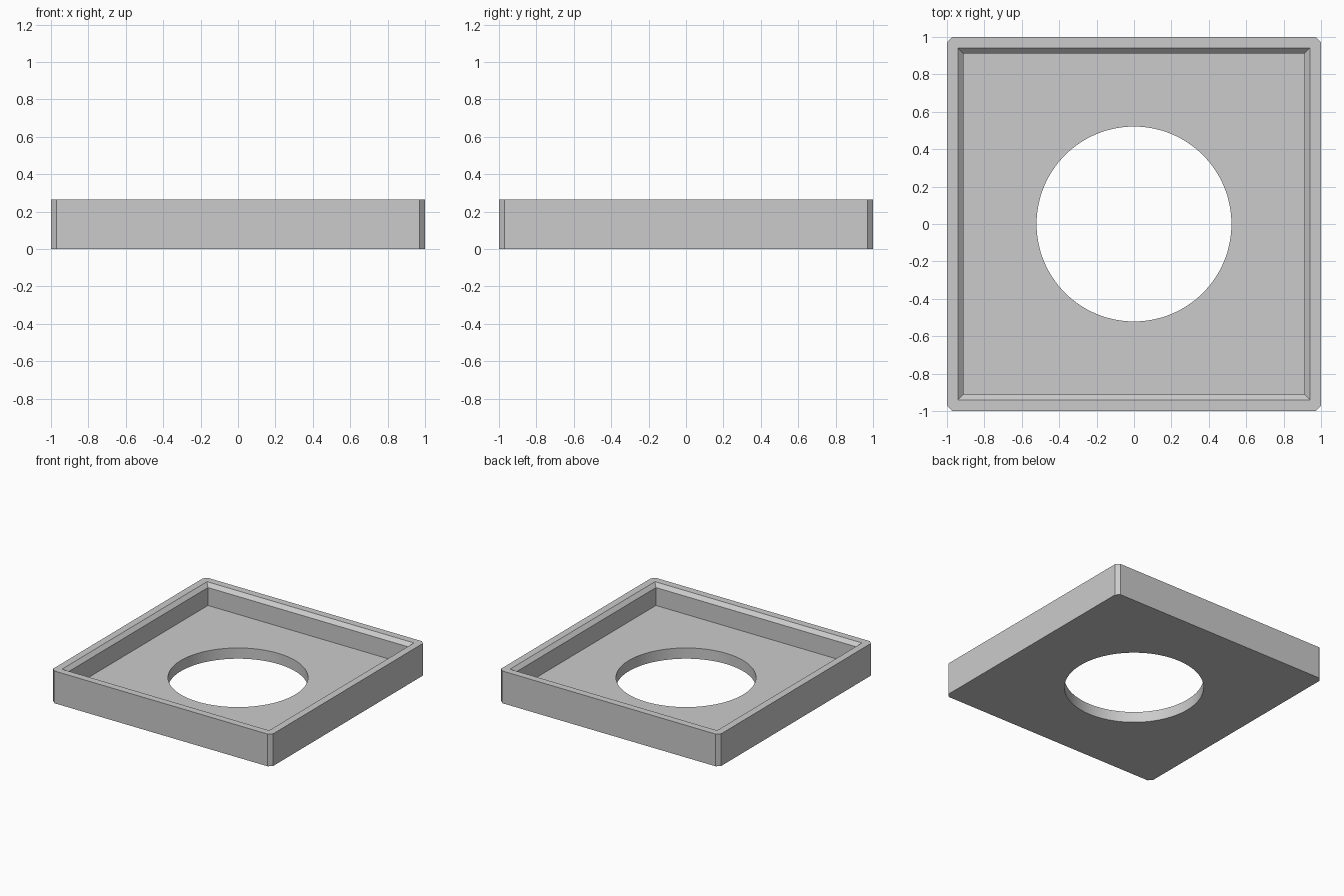
import bpy
import bmesh
from math import cos, sin, tau

cube = bpy.data.objects.get("Cube")
if cube:
    bpy.data.objects.remove(cube, do_unlink=True)

UNIT = 2 / 68            # model grid step
HEIGHT = 9 * UNIT
FLOOR = 3 * UNIT
HOLE_RADIUS = 0.521

grey = bpy.data.materials.new("grey")
grey.use_nodes = True
colour = (0.6, 0.6, 0.6, 1)
grey.diffuse_color = colour
grey.node_tree.nodes["Principled BSDF"].inputs["Base Color"].default_value = colour


def square(h):
    return [(-h, -h), (h, -h), (h, h), (-h, h)]


def chamfered_square(h, c):
    k = h - c
    return [(-k, -h), (k, -h), (h, -k), (h, k), (k, h), (-k, h), (-h, k), (-h, -k)]


def circle(r, n):
    return [(r * cos(tau * i / n), r * sin(tau * i / n)) for i in range(n)]


def stacked_solid(name, layers):
    """Closed solid through (outline, z) layers with matching point counts."""
    bm = bmesh.new()
    rings = [[bm.verts.new((x, y, z)) for x, y in outline] for outline, z in layers]
    for low, high in zip(rings, rings[1:]):
        n = len(low)
        for i in range(n):
            j = (i + 1) % n
            bm.faces.new((low[i], low[j], high[j], high[i]))
    bm.faces.new(rings[0][::-1])
    bm.faces.new(rings[-1])
    mesh = bpy.data.meshes.new(name)
    bm.to_mesh(mesh)
    bm.free()
    mesh.materials.append(grey)
    obj = bpy.data.objects.new(name, mesh)
    bpy.context.collection.objects.link(obj)
    return obj


def cut(target, cutter):
    cutter.hide_render = True
    bpy.context.view_layer.objects.active = target
    mod = target.modifiers.new("cut", 'BOOLEAN')
    mod.operation = 'DIFFERENCE'
    mod.solver = 'EXACT'
    mod.object = cutter
    bpy.ops.object.modifier_apply(modifier=mod.name)
    bpy.data.objects.remove(cutter, do_unlink=True)


# Block with chamfered upright corners
body = chamfered_square(1, UNIT)
tray = stacked_solid("tray", [(body, 0), (body, HEIGHT)])

# Square pocket whose mouth flares out at the rim
narrow, wide = square(1 - 3 * UNIT), square(1 - 2 * UNIT)
cut(tray, stacked_solid("pocket_cutter", [
    (narrow, FLOOR), (narrow, HEIGHT - UNIT), (wide, HEIGHT), (wide, HEIGHT + UNIT)]))

# Round opening through the floor
ring = circle(HOLE_RADIUS, 128)
cut(tray, stacked_solid("hole_cutter", [(ring, -UNIT), (ring, FLOOR + UNIT)]))

# Smooth round opening, crisp edges elsewhere
bpy.ops.object.select_all(action='DESELECT')
tray.select_set(True)
bpy.context.view_layer.objects.active = tray
bpy.ops.object.shade_smooth_by_angle(angle=0.5)
